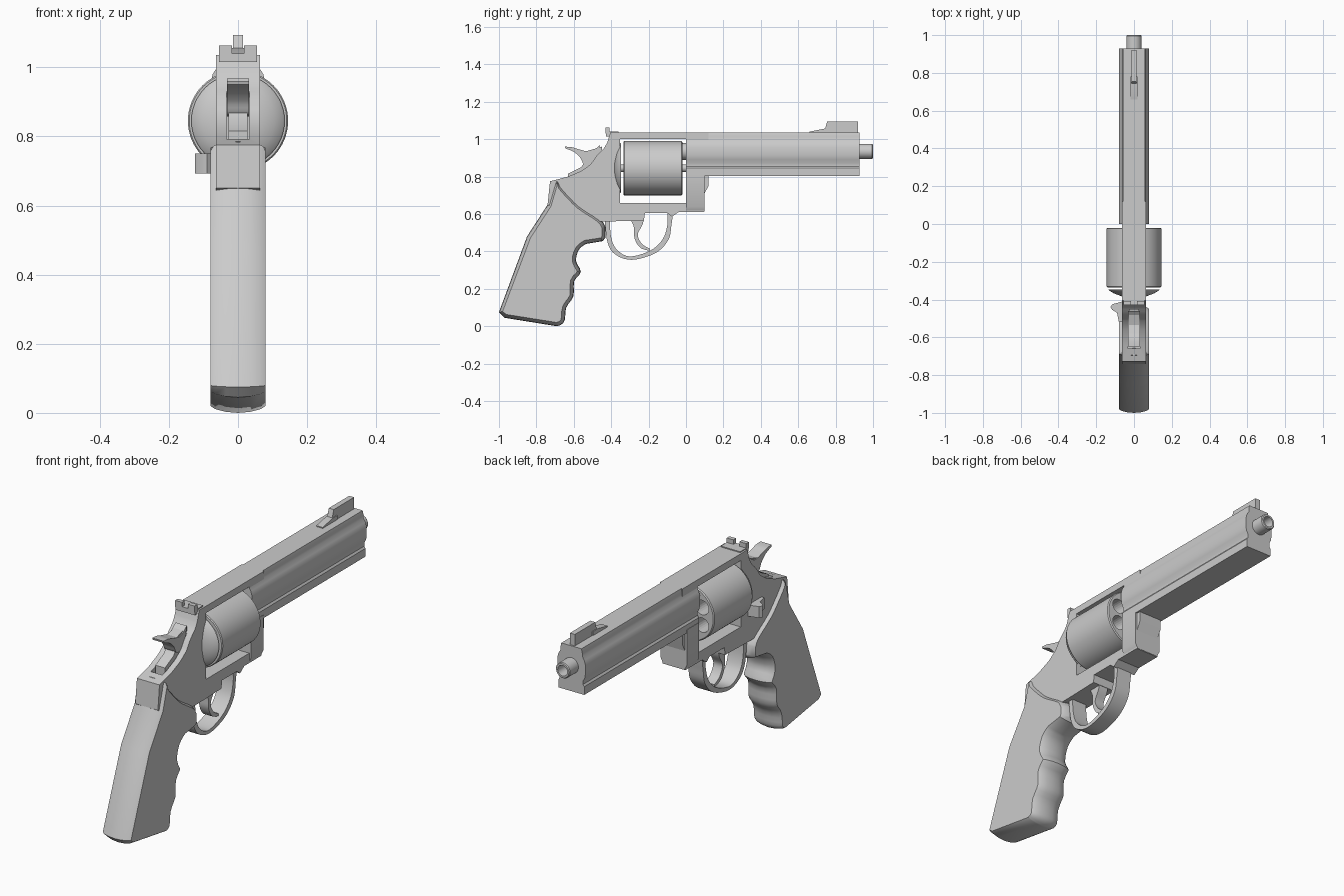
import bpy, bmesh, math
from mathutils import Vector

if "Cube" in bpy.data.objects:
    bpy.data.objects.remove(bpy.data.objects["Cube"])


def finish(name, bm, smooth=True, hide=False):
    bmesh.ops.recalc_face_normals(bm, faces=bm.faces)
    me = bpy.data.meshes.new(name)
    bm.to_mesh(me)
    bm.free()
    ob = bpy.data.objects.new(name, me)
    bpy.context.collection.objects.link(ob)
    if hide:
        ob.hide_render = True
        ob.display_type = 'WIRE'
    elif smooth:
        bpy.ops.object.select_all(action='DESELECT')
        ob.select_set(True)
        bpy.context.view_layer.objects.active = ob
        bpy.ops.object.shade_smooth_by_angle(angle=math.radians(32))
    return ob


def loft(name, rings, closed=False, **kw):
    """Skin equal-length rings of 3D points; cap both ends."""
    bm = bmesh.new()
    vs = [[bm.verts.new(p) for p in r] for r in rings]
    n = len(rings[0])
    for a, b in zip(vs, vs[1:]):
        for i in range(n):
            j = (i + 1) % n
            bm.faces.new((a[i], a[j], b[j], b[i]))
    bm.faces.new(vs[0])
    bm.faces.new(vs[-1])
    return finish(name, bm, **kw)


def plate(name, pts, half, x=0, **kw):
    """Side profile (y, z) extruded across x."""
    return loft(name, [[(x + s, y, z) for y, z in pts] for s in (-half, half)], **kw)


def bar(name, half, y0, y1):
    """Mirrored half section (x, z) extruded along y."""
    pts = half + [(-x, z) for x, z in reversed(half)]
    return loft(name, [[(x, y, z) for x, z in pts] for y in (y0, y1)])


def lathe(name, prof, z, seg=48):
    """Profile (radius, y) turned about a y axis at height z."""
    return loft(name, [[(r * math.sin(k * math.tau / seg), y, z + r * math.cos(k * math.tau / seg))
                        for k in range(seg)] for r, y in prof])


def spline(pts, n=5):
    """Catmull-Rom curve through the points."""
    p = [Vector(q) for q in [pts[0]] + pts + [pts[-1]]]
    out = []
    for a, b, c, d in zip(p, p[1:], p[2:], p[3:]):
        for k in range(n):
            t = k / n
            out.append(tuple(0.5 * (2 * b + (c - a) * t + (2 * a - 5 * b + 4 * c - d) * t * t
                                    + (3 * b - a - 3 * c + d) * t ** 3)))
    return out + [pts[-1]]


def inset(pts, d):
    """Move a closed outline inward by d."""
    p = [Vector(q) for q in pts]
    n = len(p)
    area = sum(p[i].x * p[(i + 1) % n].y - p[(i + 1) % n].x * p[i].y for i in range(n))
    s = 1 if area > 0 else -1
    out = []
    for i in range(n):
        a = (p[i] - p[i - 1]).normalized()
        b = (p[(i + 1) % n] - p[i]).normalized()
        m = Vector((-a.y - b.y, a.x + b.x)).normalized() * s
        out.append(tuple(p[i] + m * d))
    return out


def cut(ob, tool):
    m = ob.modifiers.new('cut', 'BOOLEAN')
    m.object = tool
    m.solver = 'EXACT'


def box(y0, y1, z0, z1):
    return [(y0, z0), (y1, z0), (y1, z1), (y0, z1)]


# Frame with cylinder window and hammer slot
frame = plate('frame', [(-0.405, 1.035), (0.12, 1.035), (0.12, 0.75), (0.097, 0.705), (0.097, 0.61),
                        (-0.04, 0.61), (-0.075, 0.585), (-0.10, 0.605), (-0.22, 0.605), (-0.225, 0.565),
                        (-0.42, 0.56), (-0.46, 0.56), (-0.70, 0.62), (-0.74, 0.65), (-0.727, 0.775),
                        (-0.63, 0.80), (-0.56, 0.83)]
              + spline([(-0.51, 0.865), (-0.475, 0.915), (-0.44, 0.95), (-0.42, 0.985)], 3), 0.064)
cut(frame, plate('window_cutter', box(-0.352, 0.0, 0.66, 1.0), 0.2, hide=True))
cut(frame, plate('hammer_slot_cutter', box(-0.66, -0.46, 0.74, 0.965), 0.033, hide=True))

# Barrel with rib and full underlug
bar('barrel', [(0.057, 1.035), (0.062, 1.012), (0.062, 0.998), (0.073, 0.98), (0.08, 0.955), (0.08, 0.915),
               (0.076, 0.89), (0.066, 0.872), (0.066, 0.855), (0.073, 0.845), (0.073, 0.803)], 0.0, 0.928)
lathe('muzzle', [(0.04, 0.9), (0.04, 0.995), (0.036, 1.0), (0.027, 1.0), (0.024, 0.935)], 0.935)
lathe('barrel_stub', [(0.045, -0.018), (0.045, 0.02)], 0.935)

# Lower front block under the barrel
bar('crane', [(0.075, 0.82), (0.075, 0.64), (0.06, 0.612)], 0.0, 0.099)

# Cylinder with six through chambers
cyl = lathe('cylinder', [(0.141, -0.335), (0.145, -0.33), (0.145, -0.025), (0.14, -0.02)], 0.845, 64)
bm = bmesh.new()
for k in range(6):
    a = k * math.tau / 6
    ring = [[bm.verts.new((0.09 * math.sin(a) + 0.037 * math.cos(t * math.tau / 24), y,
                           0.845 + 0.09 * math.cos(a) + 0.037 * math.sin(t * math.tau / 24)))
             for t in range(24)] for y in (-0.4, 0.1)]
    bm.faces.new(ring[0])
    bm.faces.new(ring[1])
    for i in range(24):
        j = (i + 1) % 24
        bm.faces.new((ring[0][i], ring[0][j], ring[1][j], ring[1][i]))
cut(cyl, finish('chamber_cutter', bm, hide=True))
lathe('cylinder_pin', [(0.02, -0.36), (0.02, 0.02)], 0.845, 24)

# Domed recoil shield behind the cylinder
lathe('recoil_shield', [(0.135, -0.347), (0.13, -0.353), (0.105, -0.368), (0.065, -0.383)], 0.845)

# Grip with finger grooves and rounded edges
grip = ([(-0.74, 0.65), (-0.705, 0.77), (-0.695, 0.785), (-0.68, 0.782)]
        + spline([(-0.665, 0.75), (-0.635, 0.715), (-0.565, 0.645), (-0.46, 0.575), (-0.43, 0.53)], 3)
        + [(-0.43, 0.475), (-0.445, 0.455)]
        + spline([(-0.535, 0.44), (-0.572, 0.41), (-0.588, 0.35), (-0.562, 0.29), (-0.598, 0.24), (-0.602, 0.16),
                  (-0.64, 0.10), (-0.648, 0.035), (-0.665, 0.01), (-0.69, 0.0)], 3)
        + [(-0.97, 0.045), (-1.0, 0.075), (-0.85, 0.48)])
loft('grip', [[(x, y, z) for y, z in inset(grip, d)]
              for x, d in ((-0.08, 0.02), (-0.066, 0.011), (-0.035, 0.003), (0, 0),
                           (0.035, 0.003), (0.066, 0.011), (0.08, 0.02))])

# Trigger guard and trigger
outer = spline([(-0.07, 0.60), (-0.078, 0.54), (-0.095, 0.46), (-0.165, 0.39), (-0.29, 0.355), (-0.38, 0.385),
                (-0.42, 0.45), (-0.435, 0.57)])
inner = spline([(-0.10, 0.61), (-0.10, 0.54), (-0.125, 0.465), (-0.19, 0.405), (-0.30, 0.373), (-0.37, 0.41),
                (-0.40, 0.475), (-0.408, 0.57)])
plate('trigger_guard', outer + inner[::-1], 0.042)
plate('trigger', spline([(-0.31, 0.59), (-0.28, 0.535), (-0.275, 0.47), (-0.245, 0.42), (-0.195, 0.403)])
      + spline([(-0.193, 0.415), (-0.235, 0.44), (-0.258, 0.49), (-0.23, 0.55), (-0.222, 0.62)]), 0.026)

# Hammer with a wider curved thumb spur
plate('hammer', [(-0.45, 0.96), (-0.50, 0.945), (-0.555, 0.93), (-0.54, 0.88), (-0.56, 0.85),
                 (-0.63, 0.815), (-0.63, 0.75), (-0.45, 0.75)], 0.027)
plate('hammer_spur', spline([(-0.46, 0.968), (-0.51, 0.935), (-0.57, 0.945), (-0.61, 0.957), (-0.648, 0.96)])
      + spline([(-0.645, 0.95), (-0.60, 0.932), (-0.565, 0.90), (-0.54, 0.86), (-0.48, 0.86)]), 0.032)

# Front sight: ramp and blade
plate('front_sight_ramp', [(0.66, 1.03), (0.66, 1.04), (0.74, 1.056), (0.78, 1.056), (0.78, 1.03)], 0.018)
plate('front_sight_blade', [(0.735, 1.03), (0.755, 1.094), (0.92, 1.094), (0.92, 1.03)], 0.014)

# Rear sight: base and two posts
plate('rear_sight_base', box(-0.428, -0.36, 1.015, 1.04), 0.055)
for side, x in (('left', -0.036), ('right', 0.036)):
    plate('rear_sight_post_' + side, box(-0.43, -0.408, 1.03, 1.063), 0.019, x)

# Thumb latch on the left side
bar_pts = [(-0.06, -0.41), (-0.115, -0.425), (-0.125, -0.44), (-0.115, -0.455), (-0.09, -0.47),
           (-0.08, -0.52), (-0.06, -0.52)]
loft('thumb_latch', [[(x, y, z) for x, y in bar_pts] for z in (0.692, 0.75)])
